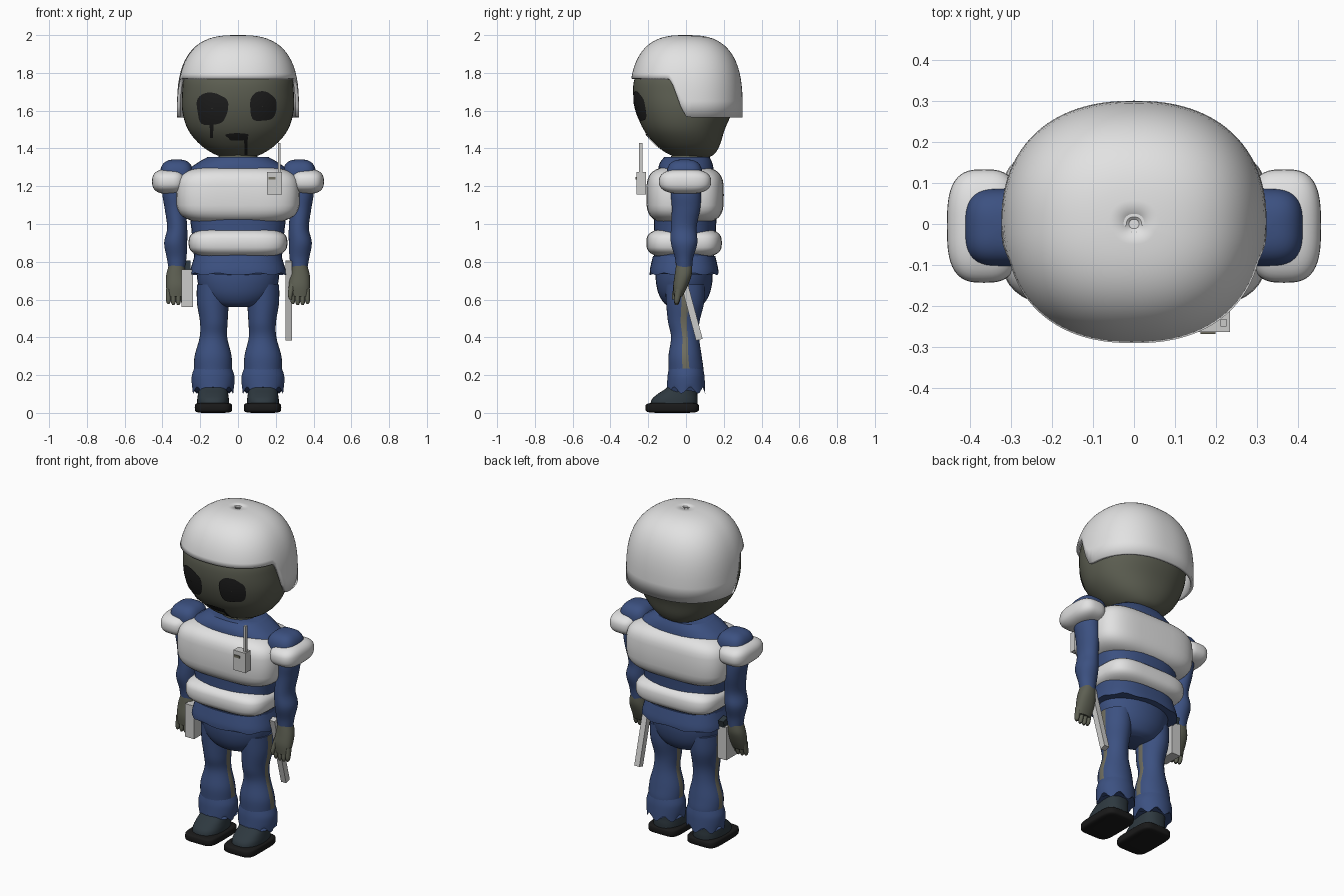
import bpy, math
from mathutils import Vector, Matrix

cube = bpy.data.objects.get("Cube")
if cube:
    bpy.data.objects.remove(cube)

parts = []
TAU = math.tau


def material(name, r, g, b):
    m = bpy.data.materials.new(name)
    m.use_nodes = True
    m.diffuse_color = (r, g, b, 1)
    bsdf = m.node_tree.nodes["Principled BSDF"]
    bsdf.inputs["Base Color"].default_value = (r, g, b, 1)
    bsdf.inputs["Roughness"].default_value = 0.8
    return m


white = material("armour white", .76, .76, .76)
skin = material("grey green skin", .11, .115, .085)
blue = material("uniform blue", .045, .082, .22)
trim = material("olive trim", .16, .155, .115)
grey = material("gear grey", .6, .6, .59)
leather = material("shoe leather", .027, .04, .05)
black = material("sole black", .01, .01, .01)
dark = material("socket black", .013, .013, .013)


def make(name, verts, faces, *mats):
    me = bpy.data.meshes.new(name)
    me.from_pydata(verts, [], faces)
    for m in mats:
        me.materials.append(m)
    ob = bpy.data.objects.new(name, me)
    bpy.context.collection.objects.link(ob)
    parts.append(ob)
    return ob


def skin_rows(name, rows, mats, closed=True, caps=True):
    """Quads between rows of points, with optional end caps."""
    n = len(rows[0])
    faces = []
    for j in range(len(rows) - 1):
        for i in range(n if closed else n - 1):
            k = (i + 1) % n
            faces.append((j * n + i, j * n + k, (j + 1) * n + k, (j + 1) * n + i))
    if caps:
        faces.append(tuple(reversed(range(n))))
        faces.append(tuple(range((len(rows) - 1) * n, len(rows) * n)))
    return make(name, [p for r in rows for p in r], faces, *mats)


def power(v, n):
    return math.copysign(abs(v) ** (2 / n), v)


def smooth_rings(rings, sub=5):
    """Catmull-Rom through rings of (z, cx, cy, rx, ry)."""
    out = []
    for i in range(len(rings) - 1):
        a, b, c, d = (Vector(rings[min(max(i + k, 0), len(rings) - 1)]) for k in (-1, 0, 1, 2))
        for s in range(sub):
            t = s / sub
            out.append(.5 * (2 * b + (c - a) * t + (2 * a - 5 * b + 4 * c - d) * t * t
                             + (3 * b - a - 3 * c + d) * t ** 3))
    return out + [Vector(rings[-1])]


def loft(name, mat, rings, side=1, n=2, seg=32, jag=0, waves=6, extra=()):
    rows = []
    for j, (z, cx, cy, rx, ry) in enumerate(smooth_rings(rings)):
        lift = jag * max(0, 1 - j / 4)
        rows.append([(side * cx + rx * power(math.cos(TAU * i / seg), n),
                      cy + ry * power(math.sin(TAU * i / seg), n),
                      z + lift * math.sin(waves * TAU * i / seg)) for i in range(seg)])
    return skin_rows(name, rows, (mat, *extra))


def pad(name, mat, centre, radii, plan=3.5, rise=3, seg=48, rows=20):
    """Rounded block with separate plan and vertical roundness."""
    pts = []
    for j in range(rows + 1):
        p = (j / rows - .5) * math.pi * .99
        c, s = power(math.cos(p), rise), power(math.sin(p), rise)
        pts.append([(centre[0] + radii[0] * c * power(math.cos(TAU * i / seg), plan),
                     centre[1] + radii[1] * c * power(math.sin(TAU * i / seg), plan),
                     centre[2] + radii[2] * s) for i in range(seg)])
    return skin_rows(name, pts, (mat,))


def box(name, mat, centre, size, tilt=0):
    corners = [(x, y) for x, y in ((-.5, -.5), (.5, -.5), (.5, .5), (-.5, .5))]
    turn = Matrix.Rotation(tilt, 3, 'X')
    rows = [[Vector(centre) + turn @ Vector((x * size[0], y * size[1], z * size[2]))
             for x, y in corners] for z in (-.5, .5)]
    return skin_rows(name, rows, (mat,))


# Head and neck
head_rings = [(1.35, 0, .04, .06, .07), (1.37, 0, .03, .125, .12), (1.42, 0, .01, .2, .17),
              (1.5, 0, -.01, .265, .215), (1.6, 0, -.01, .295, .255), (1.7, 0, -.015, .295, .265),
              (1.78, 0, -.01, .285, .258), (1.86, 0, 0, .235, .21), (1.9, 0, 0, .17, .15)]
HEAD_N = 2.2
loft("head", skin, head_rings, n=HEAD_N, seg=48)
loft("neck", skin, [(1.28, 0, .01, .11, .1), (1.38, 0, .02, .1, .095)])
face_rings = smooth_rings(head_rings)


def on_face(x, z, off=.006):
    for a, b in zip(face_rings, face_rings[1:]):
        if a[0] <= z <= b[0]:
            r = a.lerp(b, (z - a[0]) / (b[0] - a[0]))
            k = max(0, 1 - (abs(x) / r[3]) ** HEAD_N) ** (1 / HEAD_N)
            return (x, r[2] - r[4] * k - off, z)
    return (x, 0, z)


def blotch(name, x, z, rx, rz, wobble, phase):
    """Ragged disc wrapped on the face."""
    rows = []
    for k in (1, .75, .5, .25, .02):
        ring = []
        for i in range(32):
            a = TAU * i / 32
            r = k * (1 + wobble * math.sin(3 * a + phase) + wobble * .6 * math.sin(5 * a))
            ring.append(on_face(x + rx * r * power(math.cos(a), 2.6), z + rz * r * power(math.sin(a), 2.6)))
        rows.append(ring)
    skin_rows(name, rows, (dark,), caps=False)


def drip(name, x, top, bottom, width):
    rows = []
    for k in range(9):
        z = top + (bottom - top) * k / 8
        w = width * (1 - .3 * k / 8)
        rows.append([on_face(x - w / 2, z), on_face(x + w / 2, z)])
    skin_rows(name, rows, (dark,), closed=False, caps=False)


# Painted face details
blotch("right_eye_socket", -.138, 1.61, .082, .085, .05, 1)
blotch("left_eye_socket", .132, 1.622, .07, .078, .04, 2)
blotch("mouth", -.005, 1.462, .055, .02, .12, 0)
drip("eye_drip", -.14, 1.55, 1.455, .022)
drip("mouth_drip", .042, 1.46, 1.365, .02)

# Helmet: open dome whose edge rises over the face
seg, steps, low, tall, dome = 96, 18, 1.6, .4, 2.8
rows = [[] for _ in range(steps + 1)]
for i in range(seg):
    c, s = power(math.cos(TAU * i / seg), 2.3), power(math.sin(TAU * i / seg), 2.3)
    t = min(max((s * .3 + .1) / .11, 0), 1)
    edge = 1.77 - .205 * t * t * (3 - 2 * t)
    h = (edge - low) / tall
    start = math.copysign(math.asin(abs(h) ** (dome / 2)), h)
    for j in range(steps + 1):
        p = start + (math.pi / 2 - .01 - start) * j / steps
        r = power(math.cos(p), dome)
        rows[j].append((.323 * c * r, .3 * s * r, low + tall * power(math.sin(p), dome)))
helmet = skin_rows("helmet", rows, (white,), caps=False)
top = len(rows) - 1
cap = helmet.modifiers.new("shell", 'SOLIDIFY')
cap.thickness = .018
cap.offset = -1
pad("helmet_crown", white, (0, 0, 1.98), (.09, .085, .02), 2.3, 2.5)

# Torso, jacket hem and hips
loft("jacket", blue, [(.78, 0, -.01, .23, .15), (.85, 0, -.01, .235, .16), (1, 0, -.005, .25, .165),
                      (1.15, 0, 0, .27, .17), (1.27, 0, 0, .27, .15), (1.32, 0, 0, .22, .14),
                      (1.355, 0, .005, .16, .12)], n=2.5)
loft("jacket_hem", blue, [(.735, 0, -.01, .255, .182), (.765, 0, -.01, .25, .18),
                          (.83, 0, -.01, .23, .165)], n=2.6, seg=48, jag=.006, waves=9)
loft("hips", blue, [(.56, 0, -.01, .07, .07), (.58, 0, -.01, .14, .105), (.63, 0, -.01, .19, .135),
                    (.7, 0, -.01, .215, .15), (.78, 0, -.01, .22, .15)])

# Padded vest
pad("chest_armour", white, (0, -.005, 1.153), (.328, .205, .153), 3.8, 3.6)
pad("waist_armour", white, (0, -.01, .9), (.262, .2, .082), 4, 3)

for side, word in ((1, "left"), (-1, "right")):
    # Arm
    pad(word + "_shoulder", blue, (side * .325, -.008, 1.25), (.088, .095, .092), 3, 2.8)
    pad(word + "_shoulder_pad", white, (side * .365, -.005, 1.225), (.09, .138, .066), 3, 2.6)
    loft(word + "_arm", blue, [(.76, .325, -.01, .042, .042), (.82, .325, -.01, .052, .048),
                               (.9, .33, -.01, .061, .07), (.98, .322, -.012, .053, .068),
                               (1.08, .332, 0, .056, .075), (1.16, .338, 0, .062, .08),
                               (1.25, .33, 0, .065, .08)], side)
    # Hand with fingers
    loft(word + "_hand", skin, [(.615, .327, -.042, .046, .022), (.67, .325, -.03, .056, .038),
                                (.73, .328, -.015, .052, .045), (.785, .325, -.01, .04, .042)], side, 2.2)
    for f in range(4):
        x = .29 + f * .026
        z = .568 + .006 * abs(f - 1.5)
        loft(f"{word}_finger_{f + 1}", skin, [(z, x, -.05, .006, .008), (z + .02, x, -.048, .013, .015),
                                              (z + .08, x, -.038, .014, .02)], side, seg=12)
    loft(word + "_thumb", skin, [(.6, .278, -.065, .007, .008), (.63, .277, -.06, .013, .014),
                                 (.69, .29, -.035, .018, .02)], side, seg=12)

    # Leg with a trim strip along both seams
    leg = loft(word + "_leg", blue, [(.15, .132, -.01, .095, .085), (.22, .132, 0, .1, .092),
                                     (.3, .132, -.005, .098, .088), (.4, .13, -.005, .073, .074),
                                     (.48, .128, -.012, .073, .083), (.58, .133, -.005, .084, .1),
                                     (.68, .13, -.005, .088, .105)], side, extra=(trim,))
    for p in leg.data.polygons[:-2]:
        if p.index % 32 in (15, 16, 0, 31):
            p.material_index = 1
    loft(word + "_trouser_cuff", blue, [(.12, .132, 0, .108, .102), (.16, .132, 0, .113, .1),
                                        (.2, .132, 0, .112, .097), (.24, .132, 0, .098, .09)],
         side, seg=48, jag=.018, waves=7)
    # Shoe
    loft(word + "_shoe", leather, [(.03, .132, -.065, .085, .125), (.07, .132, -.06, .084, .122),
                                   (.1, .132, -.045, .08, .105), (.135, .132, -.02, .075, .08),
                                   (.18, .132, 0, .07, .065)], side, 2.5)
    pad(word + "_sole", black, (side * .13, -.073, .027), (.099, .142, .027), 5, 5)

# Radio on the chest
box("radio", grey, (.193, -.238, 1.215), (.08, .05, .12))
box("radio_antenna", grey, (.218, -.24, 1.35), (.015, .018, .16))
box("radio_display", trim, (.18, -.265, 1.243), (.036, .006, .014))

# Baton and holster on the hips
tilt = math.atan2(.11, .41)
box("baton", grey, (.268, .015, .595), (.034, .036, .43), tilt)
box("holster", grey, (-.268, -.02, .66), (.06, .12, .2))
box("holster_grip", leather, (-.268, .02, .775), (.035, .05, .05), -tilt)

# Smooth shading with sharp edges kept
bpy.ops.object.select_all(action='DESELECT')
for ob in parts:
    ob.select_set(True)
bpy.context.view_layer.objects.active = parts[0]
bpy.ops.object.shade_smooth_by_angle(angle=math.radians(40))
